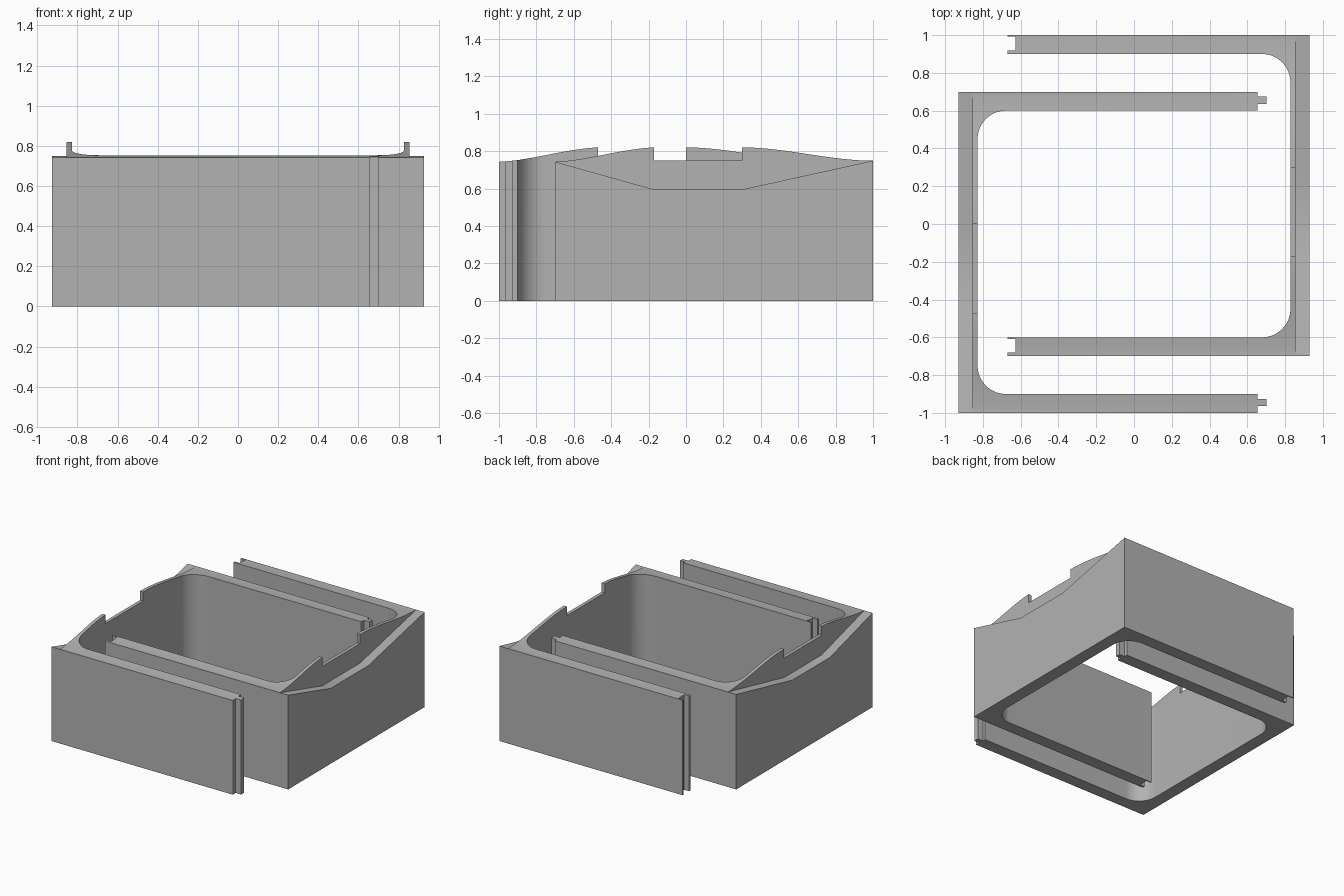
import bpy, bmesh, math

cube = bpy.data.objects.get("Cube")
if cube:
    bpy.data.objects.remove(cube, do_unlink=True)

grey = bpy.data.materials.new("plain grey")
grey.use_nodes = True
grey.diffuse_color = (0.45, 0.45, 0.45, 1)
grey.node_tree.nodes["Principled BSDF"].inputs["Base Color"].default_value = (0.45, 0.45, 0.45, 1)

OUT, IN, LIP = 0.928, 0.828, 0.855      # wall outside, wall inside, lip outside
Y0, Y1, T, R = -0.7, 1.0, 0.1, 0.15     # frame span, arm thickness, inner corner radius
N0, N1 = -0.17, 0.3                     # lip notch


def prism(name, points, vector):
    """Extrude a closed 3D polygon along a vector."""
    bm = bmesh.new()
    face = bm.faces.new([bm.verts.new(p) for p in points])
    new = bmesh.ops.extrude_face_region(bm, geom=[face])["geom"]
    bmesh.ops.translate(bm, vec=vector, verts=[v for v in new if isinstance(v, bmesh.types.BMVert)])
    bmesh.ops.recalc_face_normals(bm, faces=bm.faces)
    mesh = bpy.data.meshes.new(name)
    bm.to_mesh(mesh)
    bm.free()
    mesh.materials.append(grey)
    obj = bpy.data.objects.new(name, mesh)
    bpy.context.collection.objects.link(obj)
    return obj


def select(obj):
    bpy.ops.object.select_all(action='DESELECT')
    obj.select_set(True)
    bpy.context.view_layer.objects.active = obj


def cut(obj, cutter):
    mod = obj.modifiers.new("cut", 'BOOLEAN')
    mod.operation = 'DIFFERENCE'
    mod.solver = 'EXACT'
    mod.object = cutter
    select(obj)
    bpy.ops.object.modifier_apply(modifier=mod.name)
    bpy.data.objects.remove(cutter, do_unlink=True)


def corner(cx, cy, start, n=16):
    """Quarter arc of the rounded inner corner."""
    return [(cx + R * math.cos(start + i / n * math.pi / 2),
             cy + R * math.sin(start + i / n * math.pi / 2)) for i in range(n + 1)]


def arm_end(y, tongue):
    """Arm end from its lower to its upper edge, in unmirrored x."""
    if tongue:
        near, far, a, b = -0.655, -0.702, 0.036, 0.074
    else:
        near, far, a, b = -0.671, -0.628, 0.019, 0.092
    return [(near, y), (near, y + a), (far, y + a), (far, y + b), (near, y + b), (near, y + T)]


def lip_profile():
    """Curved top edge (y, z) with a square notch in the middle."""
    smooth = lambda t: t * t * (3 - 2 * t)
    steps = [i / 24 for i in range(25)]
    rise = [(Y0 + (N0 - Y0) * t, 0.743 + 0.077 * (0.7 * smooth(t) + 0.3 * t)) for t in steps]
    fall = [(N1 + (Y1 - N1) * t, 0.82 - 0.071 * smooth(t)) for t in steps]
    return ([(Y0 - 0.1, 0.743)] + rise + [(N0, 0.749), (N1, 0.749)]
            + fall + [(Y1 + 0.1, 0.749)])


def build_half(name, side, shift, tongue):
    # U-shaped wall with joint ends
    outline = [(OUT, Y0), (OUT, Y1)]
    outline += arm_end(Y1 - T, tongue)[::-1]
    outline += corner(IN - R, Y1 - T - R, 0)[::-1]
    outline += corner(IN - R, Y0 + T + R, -math.pi / 2)[::-1]
    outline += arm_end(Y0, tongue)[::-1]
    half = prism(name, [(side * x, y + shift, 0) for x, y in outline], (0, 0, 0.9))

    # curved lip along the top
    top = lip_profile() + [(Y1 + 0.1, 1.0), (Y0 - 0.1, 1.0)]
    cut(half, prism("lip_cutter", [(-1.2, y + shift, z) for y, z in top], (2.4, 0, 0)))

    # sunken ledge on the outside of the lip
    ledge = [(Y0 - 0.1, 0.771), (N0, 0.595), (N1, 0.595), (Y1 + 0.1, 0.771),
             (Y1 + 0.1, 1.0), (Y0 - 0.1, 1.0)]
    cut(half, prism("ledge_cutter", [(side * LIP, y + shift, z) for y, z in ledge],
                    (side * 0.3, 0, 0)))

    select(half)
    bpy.ops.object.shade_smooth_by_angle(angle=math.radians(20))


build_half("grooved_half_frame", 1, 0.0, False)
build_half("tongued_half_frame", -1, -0.3, True)
